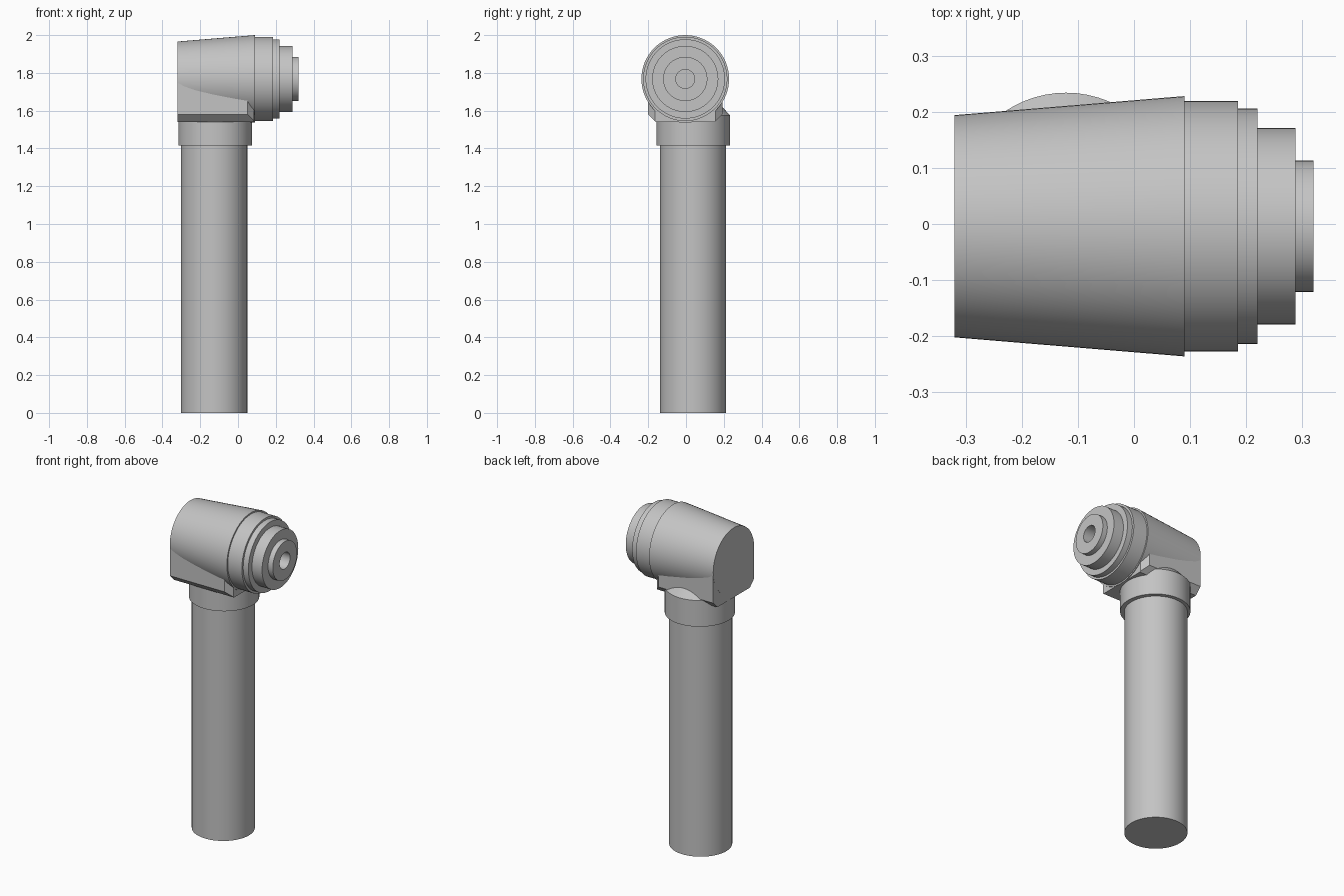
import bpy, bmesh, math
from mathutils import Matrix, Vector

cube = bpy.data.objects.get("Cube")
if cube:
    bpy.data.objects.remove(cube)

grey = bpy.data.materials.new("plain_grey")
grey.use_nodes = True
GREY = (0.55, 0.55, 0.55, 1)
grey.diffuse_color = GREY
grey.node_tree.nodes["Principled BSDF"].inputs["Base Color"].default_value = GREY


def finish(name, bm, smooth=True):
    bmesh.ops.recalc_face_normals(bm, faces=bm.faces)
    mesh = bpy.data.meshes.new(name)
    bm.to_mesh(mesh)
    bm.free()
    mesh.materials.append(grey)
    obj = bpy.data.objects.new(name, mesh)
    bpy.context.collection.objects.link(obj)
    if smooth:
        bpy.ops.object.select_all(action='DESELECT')
        obj.select_set(True)
        bpy.context.view_layer.objects.active = obj
        bpy.ops.object.shade_smooth_by_angle(angle=math.radians(25))
    return obj


def lathe(name, profile, origin, along_x=False, sides=64):
    """Revolve (distance, radius) points about z, or about x."""
    bm = bmesh.new()
    verts = [bm.verts.new((r, 0, d)) for d, r in profile]
    edges = [bm.edges.new(pair) for pair in zip(verts, verts[1:])]
    bmesh.ops.spin(bm, geom=verts + edges, cent=(0, 0, 0), axis=(0, 0, 1),
                   angle=math.tau, steps=sides, use_merge=False)
    bmesh.ops.remove_doubles(bm, verts=bm.verts, dist=0.0001)
    turn = Matrix.Rotation(math.pi / 2, 4, 'Y') if along_x else Matrix()
    bmesh.ops.transform(bm, matrix=Matrix.Translation(origin) @ turn, verts=bm.verts)
    return finish(name, bm)


# Upright shaft and the collar with its sloped shoulder
lathe("shaft", [(0, 0), (0, 0.175), (1.45, 0.175), (1.45, 0)], (-0.126, 0.038, 0))
lathe("collar", [(1.415, 0), (1.415, 0.195), (1.575, 0.195), (1.62, 0.152), (1.62, 0)],
      (-0.121, 0.039, 0))

# Tapered head with stepped nose rings and a central bore
head = [(-0.32, 0), (-0.32, 0.198), (0.09, 0.232), (0.09, 0.223), (0.185, 0.223),
        (0.185, 0.21), (0.22, 0.21), (0.22, 0.175), (0.288, 0.175),
        (0.288, 0.117), (0.32, 0.117), (0.32, 0.05), (0.12, 0.05), (0.12, 0)]
lathe("head", head, (0, -0.004, 1.768), along_x=True)

# Block under the head, with chamfered lower edges and nose corners
bm = bmesh.new()
bmesh.ops.create_cube(bm, size=1)
X0, X1, HALF, Z0, Z1 = -0.3195, 0.086, 0.197, 1.54, 1.77
bmesh.ops.scale(bm, vec=(X1 - X0, 2 * HALF, Z1 - Z0), verts=bm.verts)
bmesh.ops.translate(bm, vec=((X0 + X1) / 2, -0.004, (Z0 + Z1) / 2), verts=bm.verts)
for side in (-1, 1):
    y = side * HALF - 0.004
    for point, normal in (((0, y, Z0 + 0.04), (0, side, -1)),
                          ((X1 - 0.036, y, Z0), (1, side, 0))):
        cut = bmesh.ops.bisect_plane(
            bm, geom=bm.verts[:] + bm.edges[:] + bm.faces[:],
            plane_co=point, plane_no=Vector(normal).normalized(), clear_outer=True)
        rim = [e for e in cut["geom_cut"] if isinstance(e, bmesh.types.BMEdge)]
        bmesh.ops.edgeloop_fill(bm, edges=rim)
finish("head_block", bm, smooth=False)
